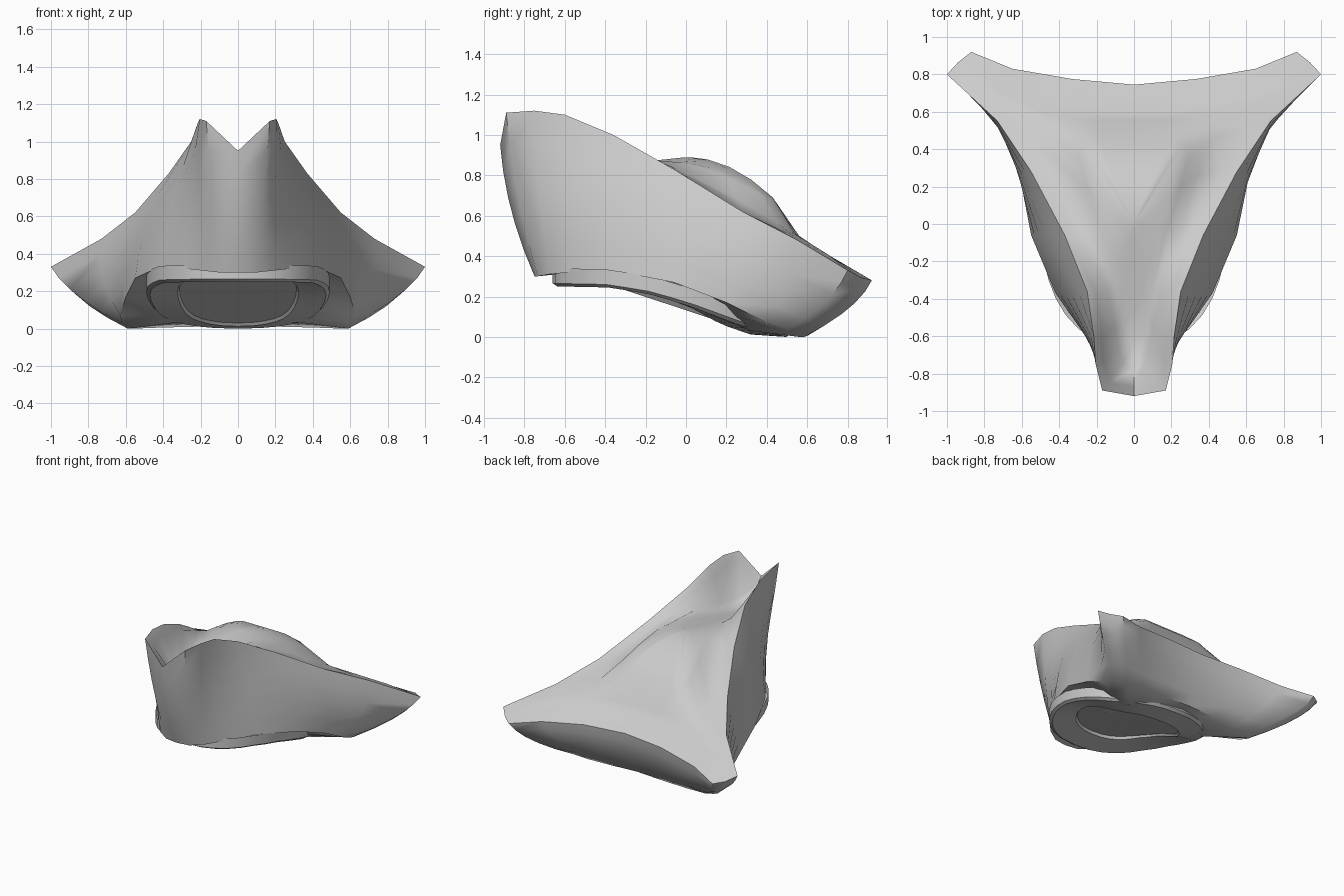
import bpy, math
from mathutils import Vector

if "Cube" in bpy.data.objects:
    bpy.data.objects.remove(bpy.data.objects["Cube"])


def loft(name, rings, cap_first=False, cap_last=False, angle=40):
    """Skin closed rings of equal length, each running counter-clockwise from the front."""
    n = len(rings[0])
    verts = [p for ring in rings for p in ring]
    faces = []
    for r in range(len(rings) - 1):
        for c in range(n):
            d = (c + 1) % n
            faces.append((r * n + c, r * n + d, (r + 1) * n + d, (r + 1) * n + c))
    if cap_first:
        faces.append(tuple(reversed(range(n))))
    if cap_last:
        faces.append(tuple(range((len(rings) - 1) * n, len(rings) * n)))
    mesh = bpy.data.meshes.new(name)
    mesh.from_pydata([tuple(v) for v in verts], [], faces)
    obj = bpy.data.objects.new(name, mesh)
    bpy.context.collection.objects.link(obj)
    bpy.ops.object.select_all(action='DESELECT')
    obj.select_set(True)
    bpy.context.view_layer.objects.active = obj
    bpy.ops.object.shade_smooth_by_angle(angle=math.radians(angle))
    return obj


def vecs(*points):
    return [Vector(p) for p in points]


def both_sides(half):
    """Complete a half ring (front centre to back centre) by mirroring it in x."""
    return half + [Vector((-p.x, p.y, p.z)) for p in half[-2:0:-1]]


def interp(table, v):
    for (a, za), (b, zb) in zip(table, table[1:]):
        if v <= b:
            return za + (zb - za) * max(0, (v - a) / (b - a))
    return table[-1][1]


# Half outlines of the hat, front centre to back centre
fold = vecs(
    (0, -.75, .30), (.1, -.735, .30), (.19, -.68, .31), (.28, -.57, .32),
    (.42, -.37, .33), (.55, -.06, .27), (.60, .2, .17), (.63, .4, .07),
    (.62, .5, .03), (.59, .56, 0), (.55, .585, 0), (.42, .6, .005),
    (.22, .6, .01), (0, .6, .02))
rim = vecs(
    (0, -.92, .95), (.17, -.89, 1.11), (.205, -.75, 1.12), (.215, -.6, 1.10),
    (.25, -.36, 1.0), (.37, -.06, .83), (.55, .28, .62), (.73, .55, .48),
    (1, .8, .33), (.94, .865, .295), (.87, .92, .28), (.65, .83, .32),
    (.33, .775, .36), (0, .745, .37))
lip = vecs(
    (0, -.87, .90), (.13, -.85, 1.05), (.165, -.74, 1.06), (.175, -.6, 1.03),
    (.2, -.38, .97), (.31, -.06, .82), (.47, .28, .62), (.62, .53, .50),
    (.78, .70, .41), (.76, .715, .40), (.72, .71, .40), (.5, .65, .43),
    (.28, .61, .45), (0, .59, .45))
foot = vecs(
    (0, -.78, .83), (.06, -.74, .84), (.08, -.68, .83), (.1, -.56, .84),
    (.14, -.35, .88), (.24, -.04, .83), (.34, .26, .68), (.42, .46, .56),
    (.42, .52, .52), (.4, .54, .51), (.36, .55, .5), (.3, .56, .5),
    (.18, .56, .5), (0, .56, .5))
shoulder = vecs(
    (0, -.62, .81), (.03, -.6, .81), (.05, -.55, .82), (.07, -.45, .83),
    (.11, -.28, .86), (.18, -.02, .865), (.25, .2, .79), (.29, .36, .71),
    (.27, .42, .68), (.25, .43, .68), (.23, .43, .69), (.18, .43, .69),
    (.1, .43, .69), (0, .43, .69))
bulge = (.03, .02, .01, .01, .02, .03, .03, .05, .07, .09, .07, .05, .04, .03)


def wall_row(t):
    """Bulging side wall between the bottom fold (t=0) and the rim (t=1)."""
    row = []
    for a, b, k in zip(fold, rim, bulge):
        out = Vector((a.x, a.y + .03, 0)).normalized()
        mid = (a + b) / 2 + out * 2 * k
        row.append(a * (1 - t) ** 2 + mid * 2 * t * (1 - t) + b * t * t)
    return row


def crown_row(t):
    """Rounded crown from its shoulder (t=0) to the top (t=1)."""
    top = Vector((0, 0, .89))
    return [p.lerp(top, t) + Vector((0, 0, max(0, p.y) * .48 * t * (1 - t)))
            for p in shoulder]


# Brim and crown: underside, folded-up wall, rim, shallow top and crown in one skin
inner = [Vector((p.x * .6, -.04 + (p.y + .04) * .6, p.z + .03)) for p in fold]
rows = [inner] + [wall_row(t / 5) for t in range(6)] + [lip, foot]
rows += [crown_row(t) for t in (0, .25, .5, .75, .95)]
loft("brim_and_crown", [both_sides(r) for r in rows], cap_first=True, cap_last=True, angle=55)

# Head band and lining under the brim
SEG = 32
band_z = ((-.66, .25), (-.4, .245), (-.2, .215), (0, .16), (.3, .05), (.52, 0))


def band_ring(scale, lift):
    ring = []
    for i in range(SEG):
        a = 2 * math.pi * i / SEG
        s = math.sin(a)
        x = .49 * math.copysign(abs(s) ** .85, s)
        y = -.07 - .59 * math.cos(a)
        ring.append(Vector((x * scale, -.07 + (y + .07) * scale, interp(band_z, y) + lift)))
    return ring


loft("head_band", [band_ring(.64, .03), band_ring(.66, .012), band_ring(.96, 0),
                   band_ring(1, .015), band_ring(1, .09)], cap_first=True, angle=30)
